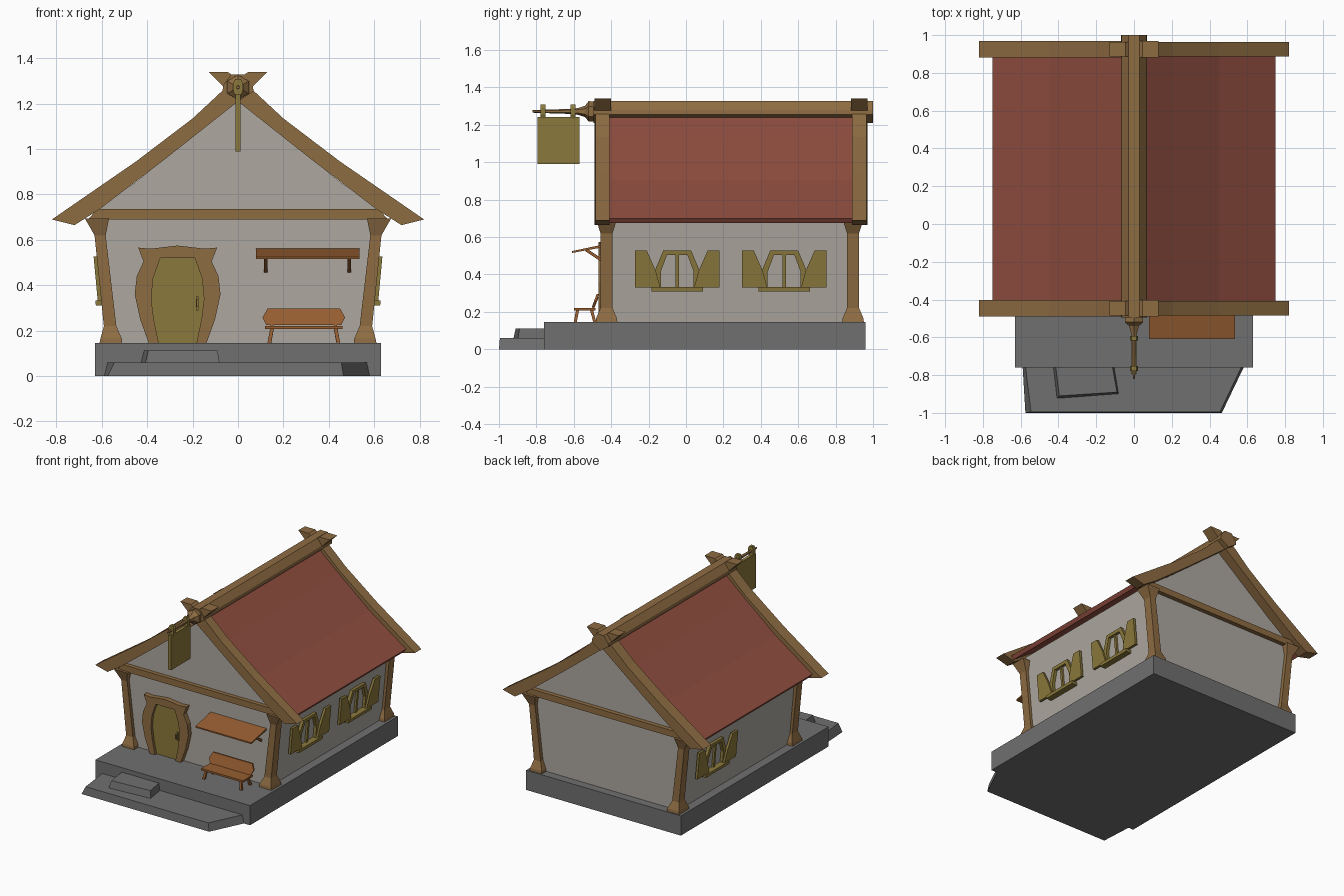
import bpy, bmesh, math
from mathutils import Vector

if "Cube" in bpy.data.objects:
    bpy.data.objects.remove(bpy.data.objects["Cube"])

def material(name, r, g, b):
    m = bpy.data.materials.new(name)
    m.diffuse_color = (r, g, b, 1)
    m.use_nodes = True
    m.node_tree.nodes["Principled BSDF"].inputs["Base Color"].default_value = m.diffuse_color
    return m

WOOD = material("wood", 0.27, 0.15, 0.055)
OLIVE = material("olive_wood", 0.26, 0.19, 0.045)
BENCH = material("bench_wood", 0.30, 0.11, 0.03)
ROOF = material("roof_red", 0.28, 0.075, 0.05)
PLASTER = material("plaster", 0.42, 0.39, 0.35)
STONE = material("stone", 0.16, 0.16, 0.16)

def loft(name, rings, mat):
    """Skin a list of equal-length point rings and cap both ends."""
    bm = bmesh.new()
    rows = [[bm.verts.new(p) for p in ring] for ring in rings]
    n = len(rows[0])
    for a, b in zip(rows, rows[1:]):
        for i in range(n):
            j = (i + 1) % n
            bm.faces.new((a[i], a[j], b[j], b[i]))
    bm.faces.new(rows[0][::-1])
    bm.faces.new(rows[-1])
    bmesh.ops.recalc_face_normals(bm, faces=bm.faces)
    me = bpy.data.meshes.new(name)
    bm.to_mesh(me)
    bm.free()
    me.materials.append(mat)
    ob = bpy.data.objects.new(name, me)
    bpy.context.collection.objects.link(ob)
    return ob

def prism(name, pts, lo, hi, mat, place=lambda a, b, h: (a, h, b)):
    """Extrude a 2D profile; by default an x-z profile along y."""
    return loft(name, [[place(a, b, h) for a, b in pts] for h in (lo, hi)], mat)

def box(name, x0, x1, y0, y1, z0, z1, mat):
    return prism(name, [(x0, z0), (x1, z0), (x1, z1), (x0, z1)], y0, y1, mat)

def bar(name, p, q, w, mat):
    """Square bar between two points."""
    p, q = Vector(p), Vector(q)
    d = (q - p).normalized()
    u = d.cross(Vector((1, 0, 0))).normalized() * w / 2
    v = Vector((w / 2, 0, 0))
    return loft(name, [[c + u + v, c + u - v, c - u - v, c - u + v] for c in (p, q)], mat)

def mirrored(half, cx=0):
    """Close a right-half outline by mirroring it."""
    return [(cx + a, b) for a, b in half] + [(cx - a, b) for a, b in reversed(half) if abs(a) > 1e-6]

# Stone base and steps
box("base", -0.63, 0.63, -0.76, 0.96, 0, 0.145, STONE)
loft("lower_step", [
    [(-0.59, -0.75, 0), (-0.575, -1, 0), (0.465, -1, 0), (0.585, -0.75, 0)],
    [(-0.575, -0.75, 0.06), (-0.545, -0.995, 0.06), (0.455, -0.995, 0.06), (0.572, -0.75, 0.06)]], STONE)
loft("upper_step", [
    [(-0.43, -0.75, 0.05), (-0.41, -0.925, 0.05), (-0.08, -0.9, 0.05), (-0.105, -0.75, 0.05)],
    [(-0.415, -0.75, 0.112), (-0.395, -0.91, 0.112), (-0.09, -0.89, 0.112), (-0.115, -0.75, 0.112)]], STONE)

# House body with gables
prism("walls", mirrored([(0.565, 0.14), (0.615, 0.69), (0.62, 0.735), (0.45, 0.855), (0.2, 1.055), (0, 1.22)]),
      -0.432, 0.898, PLASTER)

# Flared, leaning corner posts: z, inner x, outer x, half depth
POST = [(0.145, 0.51, 0.61, 0.058), (0.165, 0.512, 0.606, 0.056), (0.22, 0.536, 0.591, 0.033),
        (0.62, 0.583, 0.632, 0.032), (0.695, 0.568, 0.675, 0.056)]
for sx, side in ((-1, "left"), (1, "right")):
    for cy, end in ((-0.425, "front"), (0.893, "back")):
        loft(f"{end}_{side}_post",
             [[(sx * a, cy - d, z), (sx * b, cy - d, z), (sx * b, cy + d, z), (sx * a, cy + d, z)]
              for z, a, b, d in POST], WOOD)

# Cross beams under the gables
BEAM = mirrored([(0.66, 0.69), (0.62, 0.737)])
prism("front_beam", BEAM, -0.462, -0.41, WOOD)
prism("back_beam", BEAM, 0.875, 0.93, WOOD)

# Roof slabs, crossed gable boards and ridge
SLAB = [(0, 1.28), (0.2, 1.11), (0.45, 0.905), (0.748, 0.7), (0.73, 0.675), (0.44, 0.875), (0.19, 1.075), (0, 1.235)]
BOARD = [(0.82, 0.69), (0.45, 0.945), (0.2, 1.135), (0.06, 1.265), (-0.045, 1.34), (-0.13, 1.34),
         (0, 1.21), (0.32, 0.957), (0.61, 0.735), (0.72, 0.665)]
for s, side in ((-1, "left"), (1, "right")):
    prism(f"{side}_roof", [(s * a, b) for a, b in SLAB], -0.41, 0.89, ROOF)
    e = 0.003 * (s + 1)
    for y0, y1, end in ((-0.49, -0.402, "front"), (0.882, 0.97, "back")):
        prism(f"{end}_{side}_gable_board", [(s * a, b) for a, b in BOARD], y0 + e, y1 - e, WOOD)
prism("ridge_beam", mirrored([(0, 1.21), (0.068, 1.255), (0.066, 1.28), (0.03, 1.328)]), -0.494, 1.0, WOOD)

# Sign pole: (y, radius) hexagonal turning
POLE = [(-0.48, 0.052), (-0.52, 0.055), (-0.54, 0.03), (-0.57, 0.02), (-0.6, 0.014), (-0.82, 0.007)]
loft("sign_pole", [[(r * math.cos(k * math.pi / 3 + math.pi / 6), y, 1.272 + r * math.sin(k * math.pi / 3 + math.pi / 6))
                    for k in range(6)] for y, r in POLE], WOOD)
for i, y in enumerate((-0.765, -0.605)):
    prism(f"sign_loop_{i}", mirrored([(0.012, 1.235), (0.021, 1.255), (0.021, 1.29), (0.012, 1.308)]),
          y - 0.013, y + 0.013, OLIVE)
box("sign_board", -0.012, 0.012, -0.795, -0.57, 0.99, 1.242, OLIVE)

# Door, bulging frame and handle
DX = -0.266
DOOR = [(0.083, 0.145), (0.105, 0.25), (0.116, 0.34), (0.108, 0.43), (0.076, 0.52)]
OUTER = [(0.127, 0.145), (0.165, 0.25), (0.189, 0.36), (0.18, 0.44), (0.15, 0.505), (0.174, 0.566), (0.12, 0.561), (0, 0.575)]
left_inner = [(-a, b) for a, b in DOOR]
arch = mirrored(OUTER) + left_inner + DOOR[::-1]
prism("door_frame", [(DX + a, b) for a, b in arch], -0.468, -0.42, WOOD)
prism("door", mirrored(DOOR, DX), -0.448, -0.42, OLIVE)
box("door_handle_plate", -0.185, -0.173, -0.455, -0.44, 0.29, 0.35, OLIVE)
bar("door_handle", (-0.179, -0.465, 0.305), (-0.179, -0.465, 0.34), 0.008, OLIVE)

# Awning with brackets
yz = lambda a, b, h: (h, a, b)
prism("awning", [(-0.61, 0.515), (-0.61, 0.525), (-0.43, 0.563), (-0.43, 0.548)], 0.08, 0.535, BENCH, yz)
for i, x in enumerate((0.122, 0.49)):
    bar(f"awning_bracket_{i}", (x, -0.43, 0.462), (x, -0.535, 0.532), 0.016, BENCH)

# Bench
prism("bench_seat", [(-0.6, 0.207), (-0.6, 0.221), (-0.485, 0.221), (-0.485, 0.207)], 0.12, 0.46, BENCH, yz)
lean = lambda a, b, h: (a, h + (b - 0.215) * 0.38, b)
prism("bench_back", mirrored([(0.165, 0.225), (0.182, 0.258), (0.16, 0.297)], 0.29), -0.508, -0.496, BENCH, lean)
for i, (x, s) in enumerate(((0.15, -1), (0.43, 1))):
    bar(f"bench_front_leg_{i}", (x + s * 0.012, -0.592, 0.145), (x, -0.58, 0.21), 0.016, BENCH)
    bar(f"bench_back_leg_{i}", (x + s * 0.012, -0.488, 0.145), (x, -0.505, 0.21), 0.016, BENCH)
    bar(f"bench_back_support_{i}", (x, -0.505, 0.2), (x, -0.472, 0.28), 0.012, BENCH)

# Windows: arched frame, mullion, sill and open shutters on the sloping wall
HALF_OUT = [(0.12, 0.33), (0.12, 0.42), (0.075, 0.527)]
HALF_IN = [(0.088, 0.33), (0.088, 0.415), (0.055, 0.503)]
W_ARCH = mirrored(HALF_OUT) + [(-a, b) for a, b in HALF_IN] + HALF_IN[::-1]
SHUTTER = [(0.225, 0.33), (0.225, 0.527), (0.162, 0.527), (0.115, 0.42), (0.09, 0.33)]

def window(name, side, cy):
    def place(a, b, h):
        return (side * (0.582 + 0.092 * (b - 0.33) + h), cy + a, b)
    prism(name + "_frame", W_ARCH, -0.01, 0.022, OLIVE, place)
    prism(name + "_mullion", mirrored([(0.009, 0.33), (0.009, 0.515)]), -0.01, 0.015, OLIVE, place)
    prism(name + "_sill", mirrored([(0.137, 0.31), (0.137, 0.332)]), -0.01, 0.046, OLIVE, place)
    for s, which in ((-1, "front"), (1, "back")):
        prism(f"{name}_{which}_shutter", [(s * a, b) for a, b in SHUTTER], 0.018, 0.036, OLIVE, place)

window("right_front_window", 1, -0.047)
window("right_back_window", 1, 0.525)
window("left_back_window", -1, 0.525)
